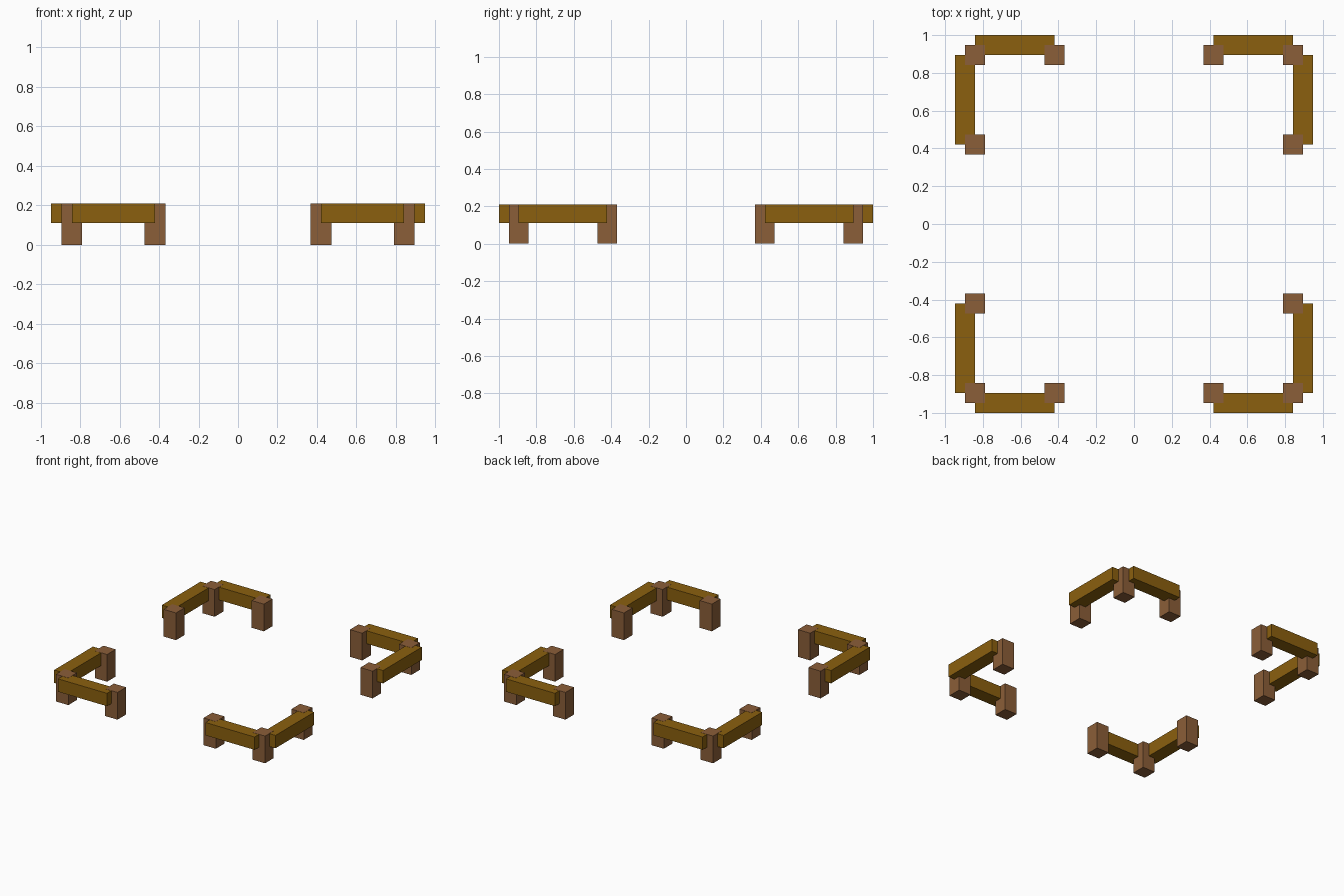
import bpy

if "Cube" in bpy.data.objects:
    bpy.data.objects.remove(bpy.data.objects["Cube"])


def material(name, rgb):
    m = bpy.data.materials.new(name)
    m.diffuse_color = (*rgb, 1.0)
    m.use_nodes = True
    m.node_tree.nodes["Principled BSDF"].inputs["Base Color"].default_value = m.diffuse_color
    return m


POST = material("post brown", (0.258, 0.112, 0.040))
RAIL = material("rail golden brown", (0.258, 0.117, 0.0045))

U = 2 / 19                       # post width, the module of the layout
CX, CY, END = 8 * U, 8.5 * U, 4 * U
TOP = 2 * U


def box(name, lo, hi, mat):
    """Axis-aligned box between two opposite corners."""
    bpy.ops.mesh.primitive_cube_add(
        size=1, location=[(a + b) / 2 for a, b in zip(lo, hi)])
    ob = bpy.context.object
    ob.name = name
    ob.scale = [abs(b - a) for a, b in zip(lo, hi)]
    bpy.ops.object.transform_apply(location=False, rotation=False, scale=True)
    ob.data.materials.append(mat)


# Four L-shaped corner fences
for sx, side in ((-1, "left"), (1, "right")):
    for sy, depth in ((-1, "front"), (1, "back")):
        tag = f"{depth}_{side}"

        # Posts: one at the corner, one at the end of each arm
        for part, x, y in (("corner_post", CX, CY),
                           ("inner_x_post", END, CY),
                           ("inner_y_post", CX, END)):
            px, py = sx * x, sy * y
            box(f"{tag}_{part}", (px - U / 2, py - U / 2, 0),
                (px + U / 2, py + U / 2, TOP), POST)

        # Rails run post centre to post centre on the outer side,
        # a hair below the post tops
        z0, z1 = 0.11, TOP - 0.001
        box(f"{tag}_x_rail", (sx * END, sy * CY, z0),
            (sx * CX, sy * (CY + U), z1), RAIL)
        box(f"{tag}_y_rail", (sx * CX, sy * END, z0),
            (sx * (CX + U), sy * CY, z1), RAIL)
